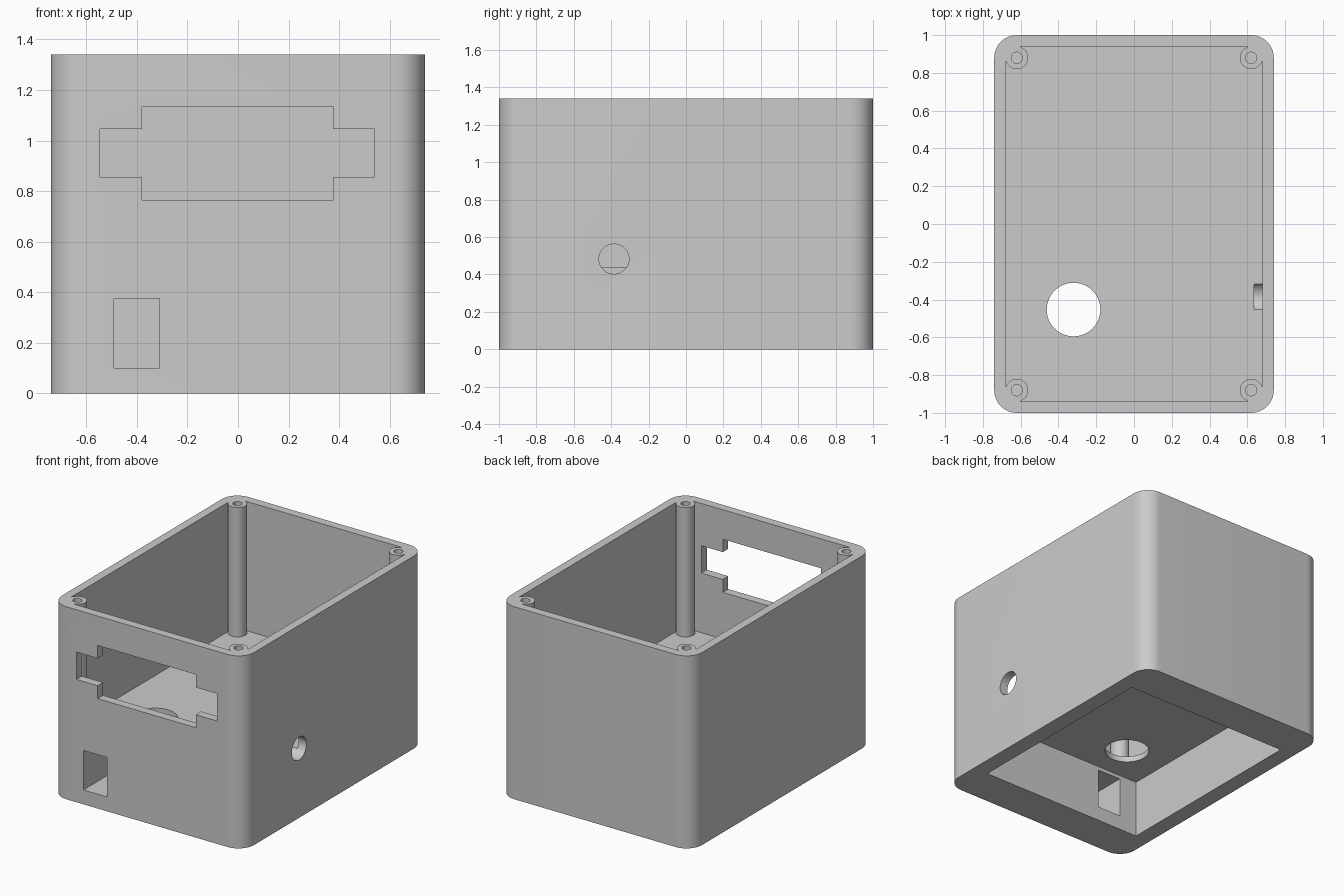
import bpy, bmesh
from math import cos, sin, radians, pi
from mathutils import Matrix, Vector

if "Cube" in bpy.data.objects:
    bpy.data.objects.remove(bpy.data.objects["Cube"], do_unlink=True)

HALF_X, HALF_Y, HEIGHT = 0.74, 1.0, 1.34
WALL, FLOOR_TOP, FLOOR_BOTTOM = 0.06, 0.44, 0.40
POST_X, POST_Y, POST_R = 0.62, 0.88, 0.06

grey = bpy.data.materials.new("light grey plastic")
grey.use_nodes = True
grey.diffuse_color = (0.6, 0.6, 0.6, 1)
grey.node_tree.nodes["Principled BSDF"].inputs["Base Color"].default_value = (0.6, 0.6, 0.6, 1)


def arc(cx, cy, r, start, end, steps):
    """Points on an arc, angles in degrees."""
    angles = [radians(start + (end - start) * i / steps) for i in range(steps + 1)]
    return [(cx + r * cos(a), cy + r * sin(a)) for a in angles]


def circle(cx, cy, r, steps=48):
    return arc(cx, cy, r, 0, 360, steps)[:-1]


def rect(x0, x1, y0, y1):
    return [(x0, y0), (x1, y0), (x1, y1), (x0, y1)]


def prism(name, outline, low, high, axis="Z"):
    """Extrude a flat outline; axis Y reads it as (x, z), axis X as (y, z)."""
    place = {"Z": lambda u, v, w: (u, v, w),
             "Y": lambda u, v, w: (u, w, v),
             "X": lambda u, v, w: (w, u, v)}[axis]
    bm = bmesh.new()
    face = bm.faces.new([bm.verts.new(place(u, v, low)) for u, v in outline])
    grown = bmesh.ops.extrude_face_region(bm, geom=[face])
    moved = [g for g in grown["geom"] if isinstance(g, bmesh.types.BMVert)]
    bmesh.ops.translate(bm, verts=moved, vec=Vector(place(0, 0, high - low)))
    bmesh.ops.recalc_face_normals(bm, faces=bm.faces)
    mesh = bpy.data.meshes.new(name)
    bm.to_mesh(mesh)
    bm.free()
    obj = bpy.data.objects.new(name, mesh)
    bpy.context.collection.objects.link(obj)
    mesh.materials.append(grey)
    return obj


# Outer block with rounded upright corners, and a cavity that wraps the screw posts
corners = [(1, 1, 0), (-1, 1, 90), (-1, -1, 180), (1, -1, 270)]
outer, cavity = [], []
for sx, sy, turn in corners:
    cx, cy = sx * POST_X, sy * POST_Y
    outer += arc(cx, cy, HALF_X - POST_X, turn, turn + 90, 12)
    spin = Matrix.Rotation(radians(turn), 2)
    wall_in = spin @ Vector((POST_R, -0.02))
    wall_out = spin @ Vector((-0.02, POST_R))
    cavity.append((cx + wall_in.x, cy + wall_in.y))
    cavity += arc(cx, cy, POST_R, turn - 20, turn - 250, 28)
    cavity.append((cx + wall_out.x, cy + wall_out.y))

body = prism("enclosure_box", outer, 0, HEIGHT)

# Stepped display window outline
window = [(-0.38, 0.765), (0.375, 0.765), (0.375, 0.855), (0.54, 0.855),
          (0.54, 1.045), (0.375, 1.045), (0.375, 1.135), (-0.38, 1.135),
          (-0.38, 1.045), (-0.545, 1.045), (-0.545, 0.855), (-0.38, 0.855)]

cutters = [
    prism("cavity_cut", cavity, FLOOR_TOP, HEIGHT + 0.1),
    prism("underside_recess_cut", rect(-0.627, 0.627, -0.727, 0.727), -0.1, FLOOR_BOTTOM),
    prism("floor_hole_cut", circle(-0.32, -0.453, 0.142), 0.3, 0.6),
    prism("display_window_cut", window, -1.1, -0.9, "Y"),
    prism("switch_slot_cut", rect(-0.49, -0.31, 0.10, 0.375), -1.1, -0.6, "Y"),
    prism("cable_hole_cut", circle(-0.385, 0.483, 0.08), 0.635, 0.9, "X"),
]
# Screw holes in the four posts
for sx, sy, _ in corners:
    cutters.append(prism("screw_hole_cut", circle(sx * POST_X, sy * POST_Y, 0.03, 24),
                         HEIGHT - 0.5, HEIGHT + 0.1))

bpy.ops.object.select_all(action="DESELECT")
bpy.context.view_layer.objects.active = body
body.select_set(True)
for cutter in cutters:
    cutter.hide_render = True
    mod = body.modifiers.new(cutter.name, "BOOLEAN")
    mod.operation = "DIFFERENCE"
    mod.solver = "EXACT"
    mod.object = cutter
    bpy.ops.object.modifier_apply(modifier=mod.name)
    bpy.data.objects.remove(cutter, do_unlink=True)

bpy.ops.object.shade_smooth_by_angle(angle=radians(30))
